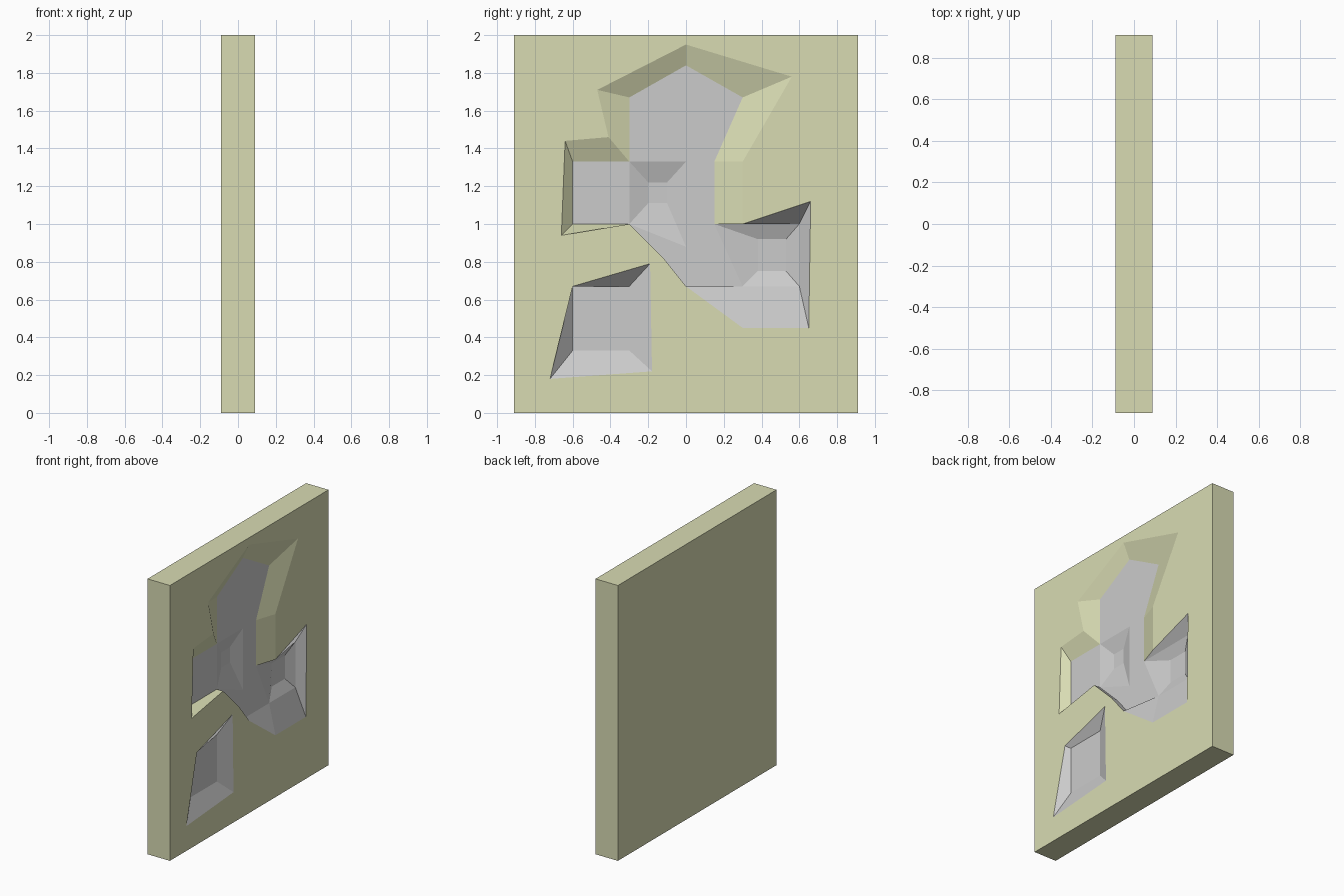
import bpy, bmesh

if "Cube" in bpy.data.objects:
    bpy.data.objects.remove(bpy.data.objects["Cube"])

X_BACK, X_FACE, X_FLOOR, X_DEEP = -0.09, 0.09, 0.04, 0.005
OLIVE, GREY = 0, 1
bm = bmesh.new()


def ring(x, pts):
    return [bm.verts.new((x, y, z)) for y, z in pts]


def face(vs, mat):
    f = bm.faces.new(vs)
    f.material_index = mat
    return f


def bridge(a, b, mats):
    # sloping walls between two matching rings
    for i in range(len(a)):
        j = (i + 1) % len(a)
        face((a[i], a[j], b[j], b[i]), mats[i])


# slab outline, back and sides
rect = [(-.91, 0), (.91, 0), (.91, 2), (-.91, 2)]
back, front = ring(X_BACK, rect), ring(X_FACE, rect)
face(back, OLIVE)
bridge(back, front, [OLIVE] * 4)

# main recess: rim on the slab face, matching floor outline
rim = ring(X_FACE, [(0, 1.95), (-.47, 1.71), (-.41, 1.46), (-.64, 1.44), (-.66, .94),
                    (-.3, 1), (-.12, .82), (0, .67), (.3, .45), (.65, .45),
                    (.66, 1.12), (.3, 1), (.3, 1.33), (.56, 1.78)])
fl = ring(X_FLOOR, [(0, 1.84), (-.3, 1.67), (-.3, 1.33), (-.6, 1.33), (-.6, 1),
                    (-.3, 1), (-.12, .82), (0, .67), (.3, .67), (.6, .67),
                    (.6, 1), (.15, 1), (.15, 1.33), (.3, 1.67)])
bridge(rim, fl, [OLIVE] * 5 + [GREY] * 6 + [OLIVE] * 3)

# recess floor around the two deeper pits
a1, a2 = ring(X_FLOOR, [(0, 1.33), (0, .88)])
face([fl[0], fl[1], fl[2], a1, a2, fl[6], fl[7], fl[8], fl[11], fl[12], fl[13]], GREY)
face(fl[2:6], GREY)
face([fl[5], fl[6], a2], GREY)

# deeper pits
pits = [([fl[2], a1, a2, fl[5]], [(-.2, 1.22), (-.1, 1.22), (-.1, 1.11), (-.2, 1.11)]),
        ([fl[11], fl[10], fl[9], fl[8]], [(.38, .92), (.53, .92), (.53, .75), (.38, .75)])]
for outer, pts in pits:
    inner = ring(X_DEEP, pts)
    bridge(outer, inner, [GREY] * 4)
    face(inner, GREY)

# separate lower recess
low_rim = ring(X_FACE, [(-.72, .18), (-.6, .67), (-.19, .79), (-.18, .22)])
low_fl = ring(X_FLOOR, [(-.6, .33), (-.6, .67), (-.3, .67), (-.3, .33)])
bridge(low_rim, low_fl, [GREY] * 4)
face(low_fl, GREY)

# slab face filled around the recesses
edges = [bm.edges.get((r[i - 1], r[i])) for r in (front, rim, low_rim) for i in range(len(r))]
bmesh.ops.triangle_fill(bm, edges=edges, use_beauty=True, normal=(1, 0, 0))
bmesh.ops.recalc_face_normals(bm, faces=bm.faces[:])

# split into the coloured slab and the grey recess lining
olive = bpy.data.materials.new("olive")
olive.diffuse_color = (0.69, 0.71, 0.45, 1)
olive.use_nodes = True
olive.node_tree.nodes["Principled BSDF"].inputs["Base Color"].default_value = olive.diffuse_color
for name, mat in (("slab", OLIVE), ("recess_lining", GREY)):
    part = bm.copy()
    drop = [f for f in part.faces if f.material_index != mat]
    bmesh.ops.delete(part, geom=drop, context='FACES')
    for f in part.faces:
        f.material_index = 0
    me = bpy.data.meshes.new(name)
    part.to_mesh(me)
    part.free()
    if mat == OLIVE:
        me.materials.append(olive)
    bpy.context.collection.objects.link(bpy.data.objects.new(name, me))
bm.free()
